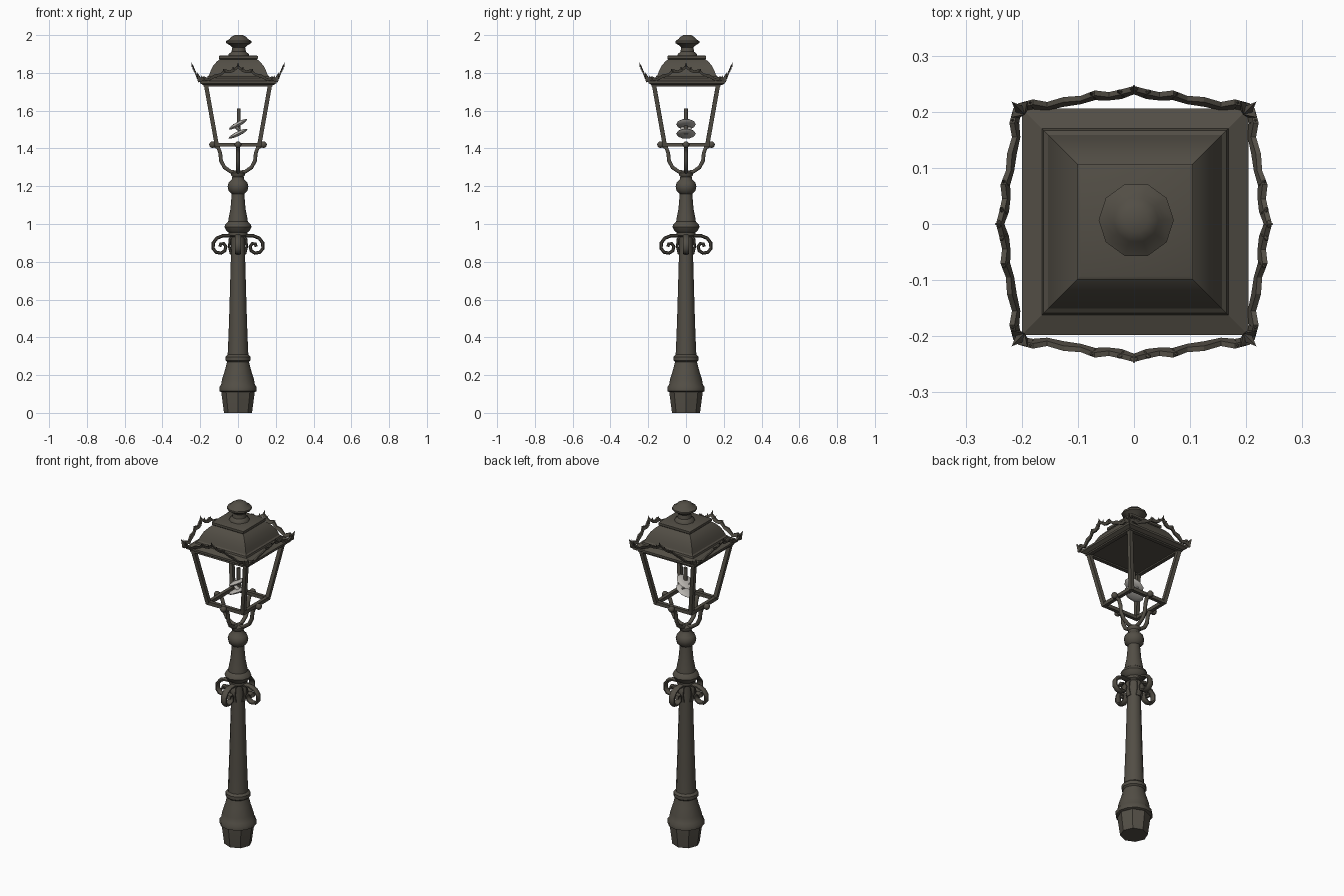
import bpy, bmesh, math
from mathutils import Vector, Matrix

if "Cube" in bpy.data.objects:
    bpy.data.objects.remove(bpy.data.objects["Cube"])


def material(name, rgb):
    m = bpy.data.materials.new(name)
    m.diffuse_color = (*rgb, 1)
    m.use_nodes = True
    m.node_tree.nodes["Principled BSDF"].inputs["Base Color"].default_value = m.diffuse_color
    return m


IRON = material("dark olive iron", (0.085, 0.076, 0.060))
PALE = material("pale burner grey", (0.48, 0.46, 0.43))


def finish(name, bm, mat=IRON, smooth=None):
    bmesh.ops.remove_doubles(bm, verts=bm.verts, dist=1e-5)
    bmesh.ops.recalc_face_normals(bm, faces=bm.faces)
    me = bpy.data.meshes.new(name)
    bm.to_mesh(me)
    bm.free()
    ob = bpy.data.objects.new(name, me)
    bpy.context.collection.objects.link(ob)
    me.materials.append(mat)
    if smooth:
        bpy.ops.object.select_all(action='DESELECT')
        ob.select_set(True)
        bpy.context.view_layer.objects.active = ob
        bpy.ops.object.shade_smooth_by_angle(angle=math.radians(smooth))
    return ob


def skin(bm, rings):
    """Join equal rings of points into a capped tube."""
    vs = [[bm.verts.new(p) for p in r] for r in rings]
    n = len(vs[0])
    for a, b in zip(vs, vs[1:]):
        for i in range(n):
            bm.faces.new((a[i], a[(i + 1) % n], b[(i + 1) % n], b[i]))
    bm.faces.new(vs[0][::-1])
    bm.faces.new(vs[-1])


def lathe(name, profile, n, phase=0.0, center=(0, 0), smooth=40):
    bm = bmesh.new()
    skin(bm, [[(center[0] + r * math.cos(phase + math.tau * i / n),
                center[1] + r * math.sin(phase + math.tau * i / n), z)
               for i in range(n)] for r, z in profile])
    return finish(name, bm, smooth=smooth)


def ribbon(bm, path, width, thick, turn):
    """Sweep a bevelled bar along an (r, z) path in a vertical plane."""
    rot = Matrix.Rotation(turn, 3, 'Z')
    pts = [Vector((r, 0, z)) for r, z in path]
    section = [(math.cos(math.tau * (k + .5) / 8) / .924, math.sin(math.tau * (k + .5) / 8) / .924)
               for k in range(8)]
    rings = []
    for i, p in enumerate(pts):
        t = (pts[min(i + 1, len(pts) - 1)] - pts[max(i - 1, 0)]).normalized()
        nrm = Vector((-t.z, 0, t.x))
        rings.append([rot @ (p + nrm * (u * thick / 2) + Vector((0, v * width / 2, 0)))
                      for u, v in section])
    skin(bm, rings)


def bar(bm, a, b, w, n=4):
    """Straight bar between two points."""
    a, b = Vector(a), Vector(b)
    t = (b - a).normalized()
    side = t.cross(Vector((0, 0, 1)) if abs(t.z) < .7 else Vector((0, 1, 0))).normalized()
    up = t.cross(side)
    k = w / 2 / math.cos(math.pi / n)
    skin(bm, [[p + k * (side * math.cos(math.tau * (i + .5) / n) + up * math.sin(math.tau * (i + .5) / n))
               for i in range(n)] for p in (a, b)])


TURNS = [i * math.pi / 2 for i in range(4)]

# Post: faceted foot and turned column
lathe("foot", [(.074, 0), (.090, .12), (.090, .13)], 8)
lathe("column", [(.088, .11), (.099, .115), (.099, .137), (.089, .15), (.084, .18), (.068, .23),
                 (.058, .27), (.067, .278), (.067, .297), (.055, .308), (.053, .34), (.047, .5),
                 (.036, .88), (.036, .93), (.05, .94), (.05, .955), (.062, .965), (.072, .985),
                 (.066, 1.0), (.052, 1.012), (.048, 1.04), (.040, 1.08), (.033, 1.16), (.05, 1.175),
                 (.055, 1.2), (.048, 1.222), (.033, 1.235), (.03, 1.25), (.036, 1.258),
                 (.036, 1.27), (.02, 1.28)], 12)

# Scroll brackets around the column
bm = bmesh.new()
scroll = [(.03, .937), (.08, .938), (.112, .925), (.131, .9), (.132, .87), (.115, .85),
          (.09, .846), (.07, .858), (.064, .88), (.076, .897), (.092, .894), (.096, .88)]
for a in TURNS:
    ribbon(bm, scroll, .034, .018, a)
    ribbon(bm, [(.03, .935), (.043, .92), (.046, .88), (.036, .84)], .03, .014, a)
finish("scroll_brackets", bm, smooth=50)

# Curved arms carrying the lantern, with end knobs
bm = bmesh.new()
arm = [(.0, 1.27), (.04, 1.278), (.072, 1.30), (.09, 1.335), (.094, 1.375), (.105, 1.405), (.135, 1.42)]
for a in TURNS:
    ribbon(bm, arm, .02, .02, a)
    bmesh.ops.create_uvsphere(bm, u_segments=8, v_segments=6, radius=.018, matrix=Matrix.Translation(
        Matrix.Rotation(a, 3, 'Z') @ Vector((.135, 0, 1.42))))
finish("lantern_arms", bm, smooth=50)

# Lantern frame: four sloping posts, lower and upper rails
bm = bmesh.new()
for a in TURNS:
    rot = Matrix.Rotation(a, 3, 'Z')
    bar(bm, rot @ Vector((.112, .112, 1.415)), rot @ Vector((.172, .172, 1.75)), .022)
    bar(bm, rot @ Vector((.112, -.122, 1.42)), rot @ Vector((.112, .122, 1.42)), .02)
    bar(bm, rot @ Vector((.172, -.182, 1.738)), rot @ Vector((.172, .182, 1.738)), .022)
finish("lantern_frame", bm)

# Square roof and its turned finial
C = (.004, .007)
S = math.sqrt(2)
roof = [(.185, 1.735), (.202, 1.745), (.202, 1.757), (.166, 1.772), (.163, 1.782), (.155, 1.788),
        (.147, 1.81), (.133, 1.838), (.114, 1.86), (.099, 1.872), (.103, 1.876), (.103, 1.889),
        (.097, 1.892)]
lathe("roof", [(r * S, z) for r, z in roof], 4, math.pi / 4, (.002, .004), 30)
lathe("finial", [(.056, 1.885), (.053, 1.9), (.038, 1.912), (.034, 1.935), (.045, 1.945), (.067, 1.958),
                 (.067, 1.968), (.048, 1.98), (.04, 1.99), (.022, 2.0)], 10, 0, C)

# Ornamental cresting: arched bands leaning outward, with leaf tips
bm = bmesh.new()
half = [(.207, 1.758), (.18, 1.772), (.155, 1.764), (.125, 1.782), (.095, 1.79), (.07, 1.81),
        (.045, 1.806), (.022, 1.815), (0, 1.832)]
crest = half + [(-x, z) for x, z in half[-2::-1]]


def lean(x, z, extra=0.0):
    return Vector((.207 + .42 * (z - 1.758) + extra, x, z))


for a in TURNS:
    rot = Matrix.Rotation(a, 3, 'Z')
    rings = []
    for i, (x, z) in enumerate(crest):
        h = .007 + .003 * (i % 2)
        rings.append([rot @ lean(x, z + dz, e)
                      for dz, e in ((-h, -.004), (-h, .005), (h, .005), (h, -.004))])
    skin(bm, rings)
    # leaf tips along the band
    for x, z, s, fan in ((0, 1.83, .026, 0), (.02, 1.818, .016, .01), (-.02, 1.818, .016, -.01),
                         (.07, 1.808, .015, .008), (-.07, 1.808, .015, -.008),
                         (.18, 1.77, .014, .006), (-.18, 1.77, .014, -.006)):
        bar_pts = [lean(x - .009, z), lean(x, z, .008), lean(x + .009, z), lean(x, z, -.006)]
        base = [bm.verts.new(rot @ p) for p in bar_pts]
        tip = bm.verts.new(rot @ lean(x + fan, z + s))
        for i in range(4):
            bm.faces.new((base[i], base[(i + 1) % 4], tip))
        bm.faces.new(base[::-1])
    # corner leaf
    for dx, dy, dz in ((.218, .218, 1.805), (.219, .19, 1.79), (.19, .219, 1.79)):
        base = [bm.verts.new(rot @ Vector(p)) for p in
                ((.188, .206, 1.755), (.212, .212, 1.75), (.206, .188, 1.755), (.195, .195, 1.772))]
        tip = bm.verts.new(rot @ Vector((dx, dy, dz)))
        for i in range(4):
            bm.faces.new((base[i], base[(i + 1) % 4], tip))
        bm.faces.new(base[::-1])
finish("roof_cresting", bm)

# Burner: stem and two tilted pale lobes
bm = bmesh.new()
bar(bm, (.004, 0, 1.50), (.004, 0, 1.612), .02, 8)
finish("burner_stem", bm, smooth=50)
bm = bmesh.new()
for z, tilt in ((1.528, -.5), (1.478, -.45)):
    m = (Matrix.Translation((0, 0, z)) @ Matrix.Rotation(tilt, 4, 'Y')
         @ Matrix.Diagonal((.058, .052, .012, 1)))
    bmesh.ops.create_uvsphere(bm, u_segments=10, v_segments=6, radius=1, matrix=m)
m = Matrix.Translation((0, 0, 1.503)) @ Matrix.Rotation(.75, 4, 'Y') @ Matrix.Diagonal((.04, .03, .008, 1))
bmesh.ops.create_uvsphere(bm, u_segments=10, v_segments=6, radius=1, matrix=m)
finish("burner_lobes", bm, PALE, smooth=50)
